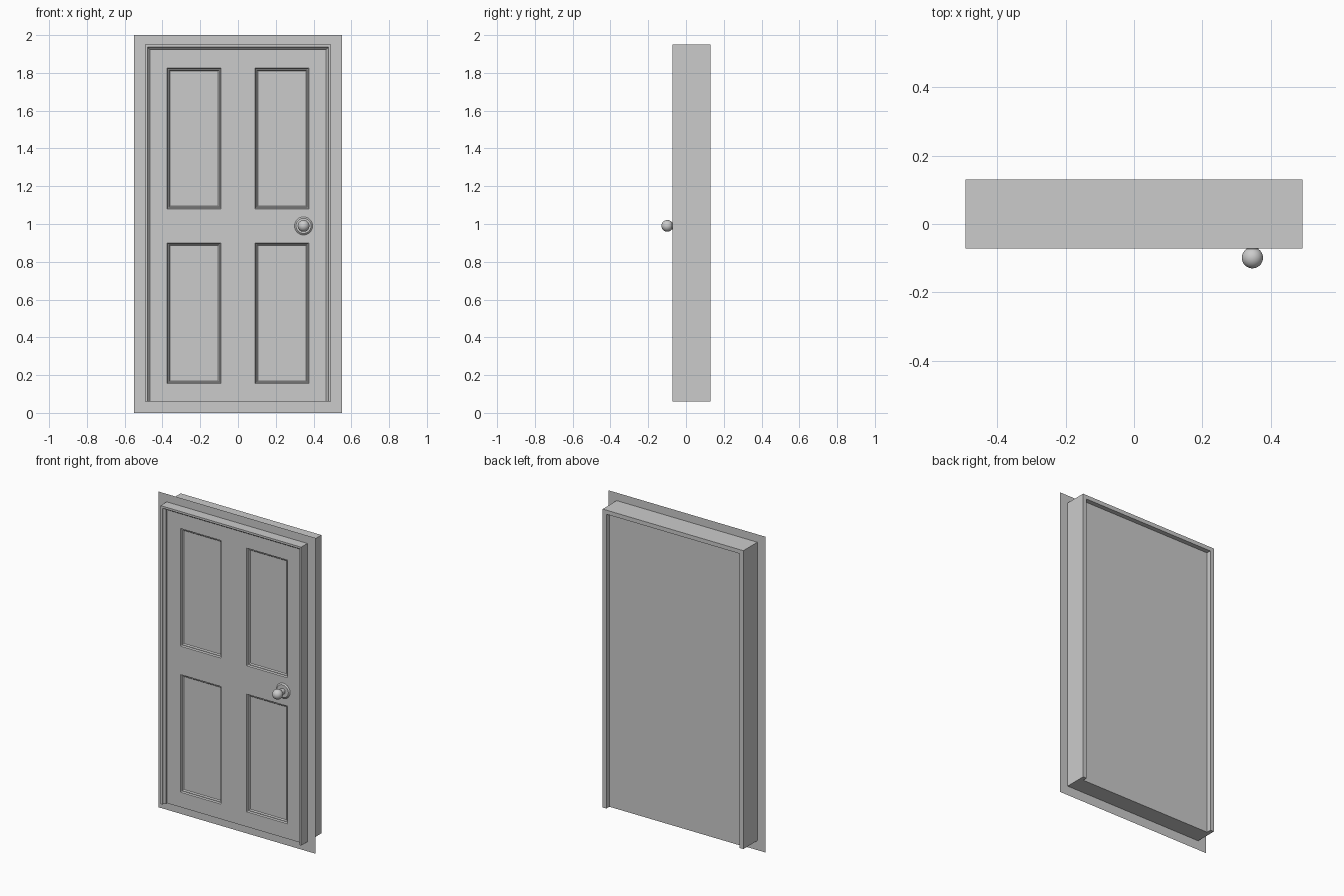
import bpy, bmesh
from mathutils import Vector
from math import radians

if "Cube" in bpy.data.objects:
    bpy.data.objects.remove(bpy.data.objects["Cube"])

HALF_W, TOP, BOTTOM = 0.493, 1.95, 0.06      # outer frame size
FRONT, BACK = -0.072, 0.13                   # frame depth
DOOR_FRONT, DOOR_BACK = -0.042, 0.10
JAMB = 0.026


def finish(name, bm):
    mesh = bpy.data.meshes.new(name)
    bm.to_mesh(mesh)
    bm.free()
    ob = bpy.data.objects.new(name, mesh)
    bpy.context.collection.objects.link(ob)
    return ob


# Thin wall sheet that the frame passes through
bm = bmesh.new()
bm.faces.new([bm.verts.new((x, -0.01, z))
              for x, z in ((-0.55, 0), (0.55, 0), (0.55, 2), (-0.55, 2))])
finish("wall_sheet", bm)

# Frame: moulded profile (inward offset, y) swept up, across and down
profile = [(0, FRONT), (0.013, FRONT), (0.018, FRONT + 0.012),
           (JAMB, FRONT + 0.02), (JAMB, BACK), (0, BACK)]
path = [(-1, BOTTOM, 0), (-1, TOP, 1), (1, TOP, 1), (1, BOTTOM, 0)]
bm = bmesh.new()
rings = [[bm.verts.new((s * (HALF_W - o), y, z - o * mitre)) for o, y in profile]
         for s, z, mitre in path]
n = len(profile)
for a, b in zip(rings, rings[1:]):
    for i in range(n):
        j = (i + 1) % n
        bm.faces.new((a[i], a[j], b[j], b[i]))
bm.faces.new(rings[0])
bm.faces.new(rings[-1])
bmesh.ops.recalc_face_normals(bm, faces=bm.faces[:])
finish("door_frame", bm)

# Door slab, cut into a grid so that four cells become recessed panels
bm = bmesh.new()
bmesh.ops.create_cube(bm, size=1)
w, top = HALF_W - JAMB, TOP - JAMB
bmesh.ops.scale(bm, vec=(2 * w, DOOR_BACK - DOOR_FRONT, top - BOTTOM), verts=bm.verts[:])
bmesh.ops.translate(bm, vec=(0, (DOOR_BACK + DOOR_FRONT) / 2, (top + BOTTOM) / 2),
                    verts=bm.verts[:])
x_cuts = (-0.375, -0.09, 0.09, 0.375)
z_cuts = (0.155, 0.9, 1.08, 1.825)
for axis, cuts in ((Vector((1, 0, 0)), x_cuts), (Vector((0, 0, 1)), z_cuts)):
    for c in cuts:
        bmesh.ops.bisect_plane(bm, geom=bm.verts[:] + bm.edges[:] + bm.faces[:],
                               plane_co=axis * c, plane_no=axis)
bm.normal_update()


def is_panel(f):
    c = f.calc_center_median()
    in_z = z_cuts[0] < c.z < z_cuts[1] or z_cuts[2] < c.z < z_cuts[3]
    return f.normal.y < -0.9 and 0.09 < abs(c.x) < 0.375 and in_z


panels = [f for f in bm.faces if is_panel(f)]
# Stepped moulding around each panel
for thickness, depth in ((0.007, -0.008), (0.006, 0), (0.008, -0.007)):
    bmesh.ops.inset_individual(bm, faces=panels, thickness=thickness, depth=depth)
finish("door_slab", bm)

# Knob parts
KX, KZ = 0.347, 0.99


def disc(name, radius, y0, y1, radius_front=None):
    bpy.ops.mesh.primitive_cone_add(vertices=32, radius1=radius,
                                    radius2=radius_front or radius, depth=y0 - y1,
                                    location=(KX, (y0 + y1) / 2, KZ),
                                    rotation=(radians(90), 0, 0))
    bpy.context.object.name = name
    bpy.ops.object.shade_smooth_by_angle(angle=radians(30))


disc("knob_rosette", 0.048, DOOR_FRONT, -0.049, 0.04)
disc("knob_neck", 0.018, DOOR_FRONT, -0.085)
bpy.ops.mesh.primitive_uv_sphere_add(segments=32, ring_count=16, radius=0.031,
                                     location=(KX, -0.099, KZ),
                                     rotation=(radians(90), 0, 0))
bpy.context.object.name = "knob_ball"
bpy.ops.object.shade_smooth_by_angle(angle=radians(30))
